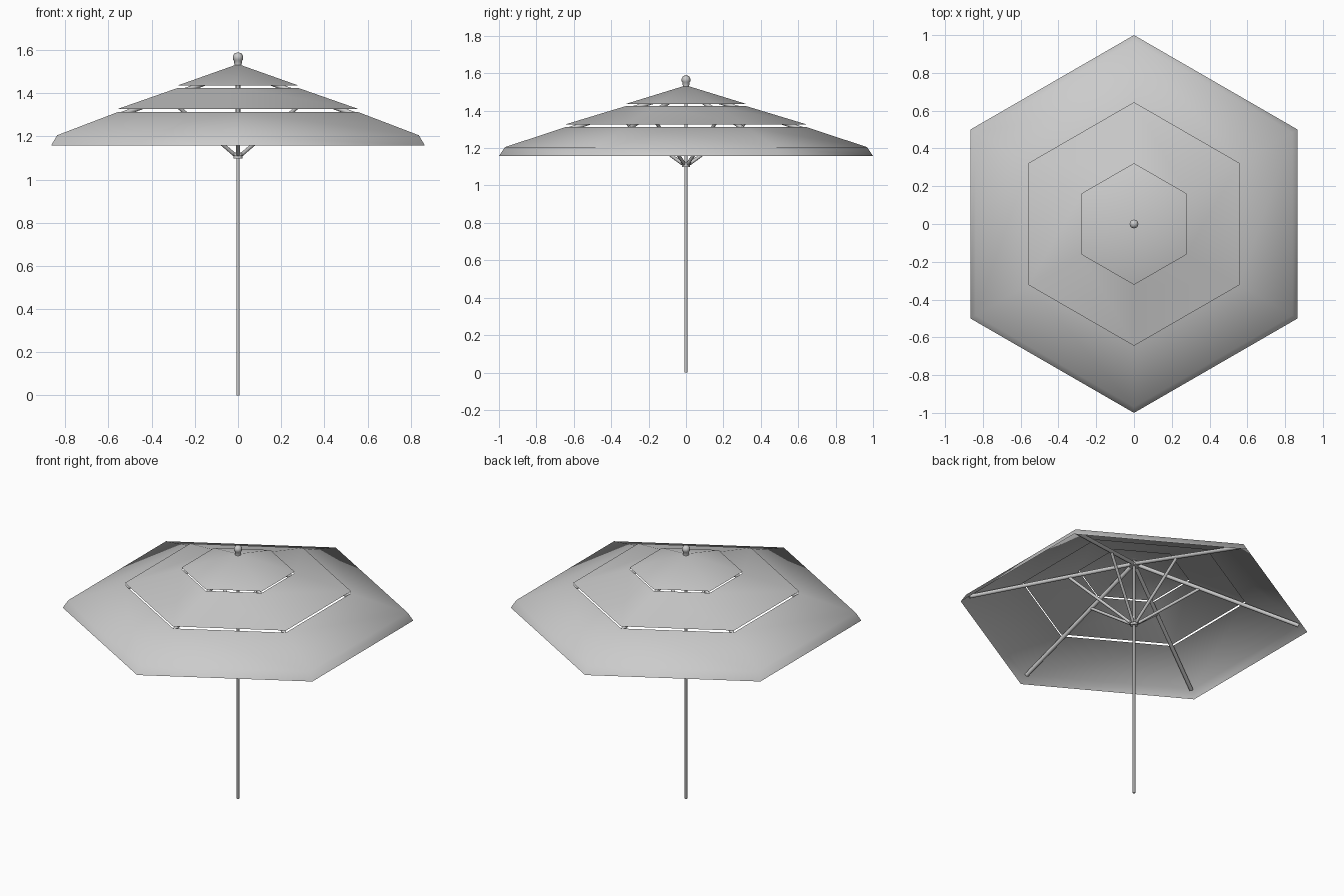
import bpy, bmesh, math
from mathutils import Vector

if "Cube" in bpy.data.objects:
    bpy.data.objects.remove(bpy.data.objects["Cube"])

def lathe(name, profile, sides, smooth=True, turn=math.pi / 2):
    """Revolve (radius, z) points; a radius of 0 makes a pole point."""
    bm = bmesh.new()
    rings = []
    for r, z in profile:
        if r == 0:
            rings.append([bm.verts.new((0, 0, z))] * sides)
        else:
            rings.append([bm.verts.new((r * math.cos(turn + math.tau * i / sides),
                                        r * math.sin(turn + math.tau * i / sides), z))
                          for i in range(sides)])
    for a, b in zip(rings, rings[1:]):
        for i in range(sides):
            j = (i + 1) % sides
            corners = list(dict.fromkeys((a[i], a[j], b[j], b[i])))
            bm.faces.new(corners)
    bmesh.ops.recalc_face_normals(bm, faces=bm.faces[:])
    return finish(name, bm, smooth)

def finish(name, bm, smooth):
    mesh = bpy.data.meshes.new(name)
    bm.to_mesh(mesh)
    bm.free()
    ob = bpy.data.objects.new(name, mesh)
    bpy.context.collection.objects.link(ob)
    for p in mesh.polygons:
        p.use_smooth = smooth
    return ob

def sharpen(ob, angle=40):
    bpy.ops.object.select_all(action='DESELECT')
    ob.select_set(True)
    bpy.context.view_layer.objects.active = ob
    bpy.ops.object.shade_smooth_by_angle(angle=math.radians(angle))

def rod(name, start, end, radius, sides=8):
    a, b = Vector(start), Vector(end)
    d = b - a
    bm = bmesh.new()
    bmesh.ops.create_cone(bm, cap_ends=True, segments=sides, radius1=radius,
                          radius2=radius, depth=d.length)
    ob = finish(name, bm, True)
    ob.location = (a + b) / 2
    ob.rotation_euler = d.to_track_quat('Z', 'Y').to_euler()
    sharpen(ob, 50)
    return ob

# canopy: three hexagonal cloth tiers with vent gaps between them
top = lathe("canopy_top_tier", [(0, 1.535), (0.322, 1.436)], 6)
mid = lathe("canopy_middle_tier", [(0.32, 1.425), (0.645, 1.3265)], 6)
low = lathe("canopy_lower_tier", [(0.643, 1.3125), (0.968, 1.205), (1.0, 1.157)], 6)
for tier in (top, mid, low):
    # cloth normals face upward
    if tier.data.polygons[0].normal.z < 0:
        tier.data.flip_normals()

# pole
rod("pole", (0, 0, 0), (0, 0, 1.54), 0.0075, 12)

# hubs
sharpen(lathe("upper_hub", [(0, 1.485), (0.027, 1.485), (0.027, 1.512), (0, 1.512)], 12))
sharpen(lathe("lower_hub", [(0, 1.098), (0.021, 1.098), (0.021, 1.112), (0.028, 1.112),
                            (0.028, 1.125), (0, 1.125)], 12))

# finial on top
sharpen(lathe("finial", [(0, 1.525), (0.017, 1.53), (0.018, 1.55), (0.023, 1.556),
                         (0.024, 1.57), (0.017, 1.584), (0, 1.59)], 8), 60)

# ribs under the corners and struts from the sliding hub
def rib_z(r):
    return 1.505 - 0.327 * r

for i in range(6):
    t = math.pi / 2 + i * math.pi / 3
    at = lambda r, z: (r * math.cos(t), r * math.sin(t), z)
    rod(f"rib_{i + 1}", at(0.015, rib_z(0.015)), at(0.95, rib_z(0.95)), 0.012)
    rod(f"strut_{i + 1}", at(0.018, 1.115), at(0.38, rib_z(0.38)), 0.009)
